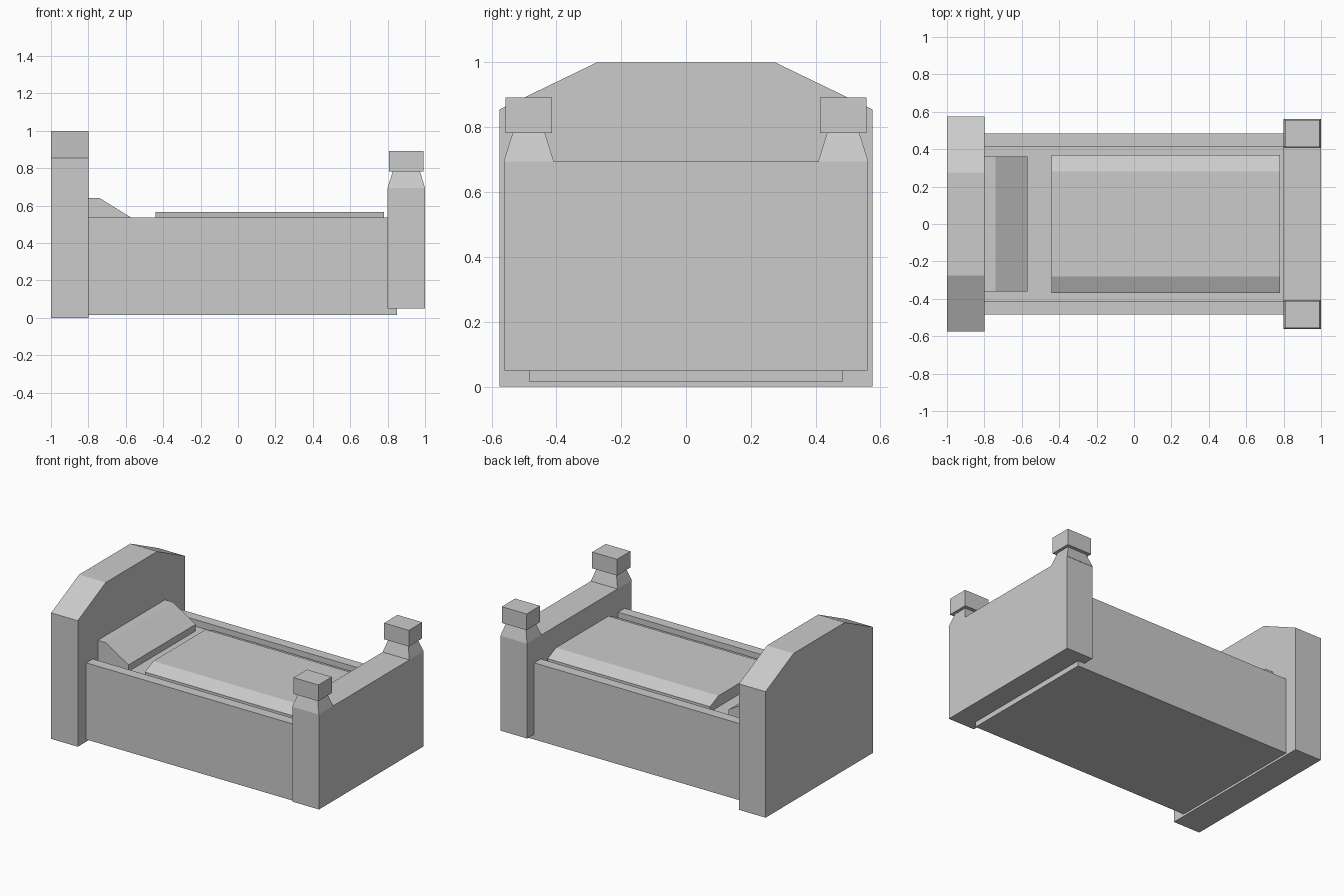
import bpy
import bmesh
from mathutils import Vector

cube = bpy.data.objects.get("Cube")
if cube:
    bpy.data.objects.remove(cube, do_unlink=True)

grey = bpy.data.materials.new("plain grey")
grey.use_nodes = True
grey.diffuse_color = (0.6, 0.6, 0.6, 1)
grey.node_tree.nodes["Principled BSDF"].inputs["Base Color"].default_value = (0.6, 0.6, 0.6, 1)


def finish(name, bm):
    bmesh.ops.recalc_face_normals(bm, faces=bm.faces)
    mesh = bpy.data.meshes.new(name)
    bm.to_mesh(mesh)
    bm.free()
    mesh.materials.append(grey)
    obj = bpy.data.objects.new(name, mesh)
    bpy.context.collection.objects.link(obj)
    return obj


def extrude(name, points, along):
    """Closed outline pushed along a vector."""
    bm = bmesh.new()
    face = bm.faces.new([bm.verts.new(p) for p in points])
    new = bmesh.ops.extrude_face_region(bm, geom=[face], use_keep_orig=True)
    verts = [g for g in new["geom"] if isinstance(g, bmesh.types.BMVert)]
    bmesh.ops.translate(bm, verts=verts, vec=Vector(along))
    return finish(name, bm)


def box(name, x0, x1, y0, y1, z0, z1, inset=0):
    """Box whose top can be drawn in on all sides."""
    bm = bmesh.new()
    bmesh.ops.create_cube(bm, size=1)
    for v in bm.verts:
        d = inset if v.co.z > 0 else 0
        v.co = (x1 - d if v.co.x > 0 else x0 + d,
                y1 - d if v.co.y > 0 else y0 + d,
                z1 if v.co.z > 0 else z0)
    return finish(name, bm)


def mirrored(half):
    """Complete an outline of (y, z) points symmetrically."""
    return half + [(-y, z) for y, z in reversed(half)]


# Headboard with sloping shoulders
outline = mirrored([(0.575, 0), (0.575, 0.855), (0.275, 1)])
extrude("headboard", [(-1, y, z) for y, z in outline], (0.2, 0, 0))

# Bed frame: side rails stand above the mattress
outline = mirrored([(0.485, 0.015), (0.485, 0.535), (0.415, 0.535), (0.415, 0.49)])
extrude("frame_and_mattress", [(-0.81, y, z) for y, z in outline], (1.66, 0, 0))

# Blanket with sloping sides
outline = mirrored([(0.37, 0.48), (0.37, 0.525), (0.28, 0.565)])
extrude("blanket", [(-0.44, y, z) for y, z in outline], (1.22, 0, 0))

# Wedge pillow
outline = [(-0.81, 0.48), (-0.81, 0.64), (-0.74, 0.64), (-0.57, 0.535), (-0.57, 0.48)]
extrude("pillow", [(x, -0.36, z) for x, z in outline], (0, 0.72, 0))

# Footboard and its two posts
box("footboard", 0.8, 1, -0.56, 0.56, 0.05, 0.695)
for side, y in (("left", 0.485), ("right", -0.485)):
    box(side + "_post_neck", 0.8, 1, y - 0.077, y + 0.077, 0.695, 0.785, 0.028)
    box(side + "_post_cap", 0.807, 0.993, y - 0.072, y + 0.072, 0.782, 0.892)
